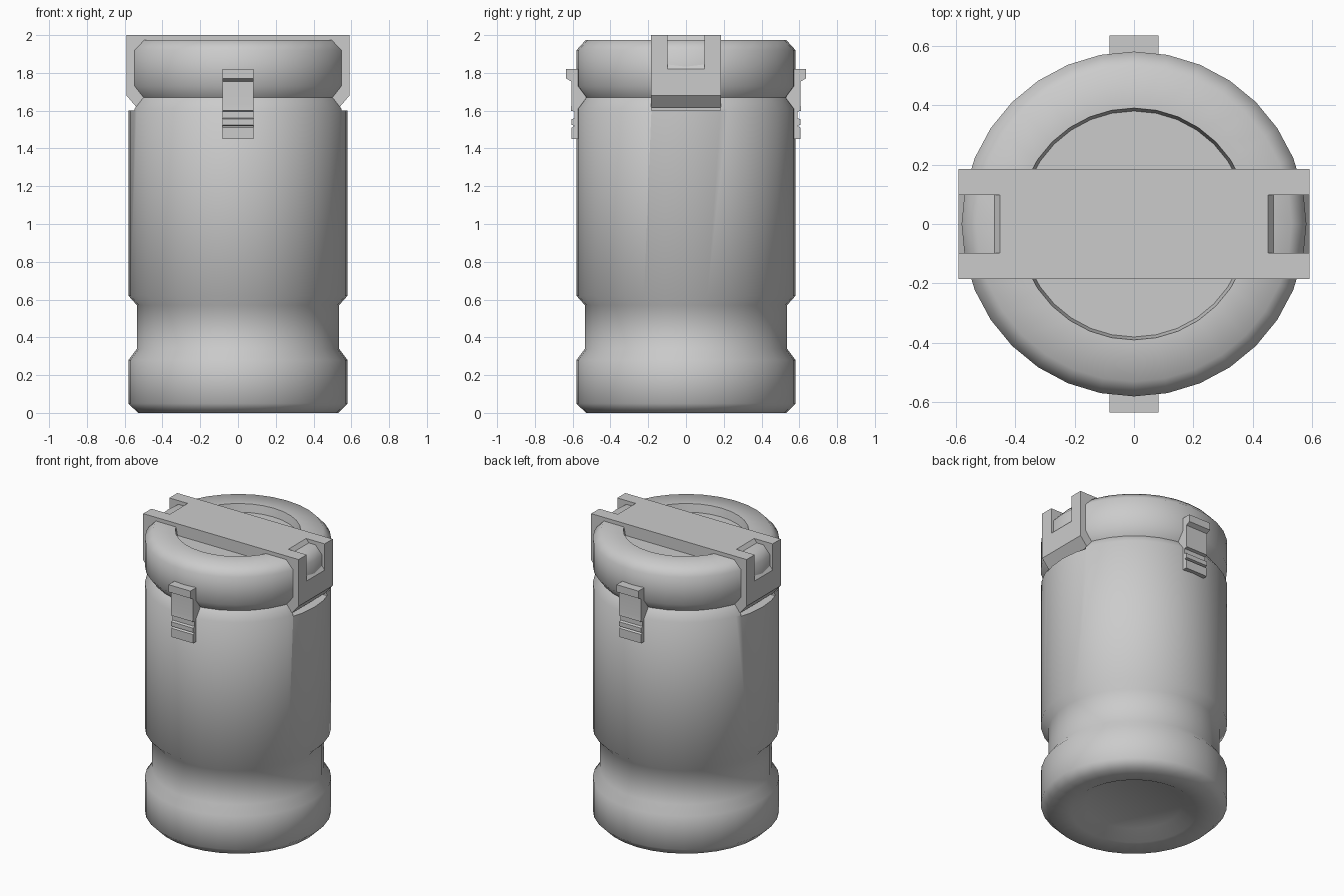
import bpy, bmesh
from math import sin, cos, pi, radians

if "Cube" in bpy.data.objects:
    bpy.data.objects.remove(bpy.data.objects["Cube"])


def finish(name, bm, angle):
    bmesh.ops.recalc_face_normals(bm, faces=bm.faces)
    mesh = bpy.data.meshes.new(name)
    bm.to_mesh(mesh)
    bm.free()
    ob = bpy.data.objects.new(name, mesh)
    bpy.context.collection.objects.link(ob)
    shade(ob, angle)
    return ob


def activate(ob):
    bpy.ops.object.select_all(action='DESELECT')
    ob.select_set(True)
    bpy.context.view_layer.objects.active = ob


def shade(ob, angle):
    activate(ob)
    bpy.ops.object.shade_smooth_by_angle(angle=radians(angle))


def lathe(name, profile, sides=32, angle=50):
    bm = bmesh.new()
    rings = [[bm.verts.new((r * cos(2 * pi * i / sides), r * sin(2 * pi * i / sides), z))
              for i in range(sides)] for r, z in profile]
    for a, b in zip(rings, rings[1:]):
        for i in range(sides):
            j = (i + 1) % sides
            bm.faces.new((a[i], a[j], b[j], b[i]))
    bm.faces.new(rings[0])
    bm.faces.new(rings[-1])
    return finish(name, bm, angle)


def prism(name, pts, to_xyz, lo, hi, angle=30):
    # extrudes a closed outline between two depths
    bm = bmesh.new()
    a = [bm.verts.new(to_xyz(u, v, lo)) for u, v in pts]
    b = [bm.verts.new(to_xyz(u, v, hi)) for u, v in pts]
    bm.faces.new(a)
    bm.faces.new(b)
    for i in range(len(pts)):
        j = (i + 1) % len(pts)
        bm.faces.new((a[i], a[j], b[j], b[i]))
    return finish(name, bm, angle)


def cut(ob, cutter, angle):
    cutter.hide_render = True
    mod = ob.modifiers.new("cut", 'BOOLEAN')
    mod.operation = 'DIFFERENCE'
    mod.solver = 'EXACT'
    mod.object = cutter
    activate(ob)
    # keep the cut ahead of any shading modifier
    bpy.ops.object.modifier_move_to_index(modifier=mod.name, index=0)
    bpy.ops.object.modifier_apply(modifier=mod.name)
    bpy.data.objects.remove(cutter)
    shade(ob, angle)


def along_y(x, z, y):
    return (x, y, z)


# canister body and lid: one turned shape with waist, neck and recessed ends
body = lathe("canister_body", [
    (0.30, 0.05), (0.39, 0.0), (0.53, 0.0), (0.58, 0.05), (0.58, 0.28),
    (0.535, 0.34), (0.535, 0.57), (0.58, 0.62), (0.58, 1.61), (0.535, 1.67),
    (0.58, 1.73), (0.58, 1.92), (0.53, 1.975), (0.39, 1.975), (0.38, 1.92)])

# flat ledges in the shoulder below the strap ends
for s in (-1, 1):
    ledge = [(s * 0.49, 1.60), (s * 0.70, 1.60), (s * 0.70, 1.80), (s * 0.49, 1.80)]
    cut(body, prism("ledge_cutter", ledge, along_y, -0.183, 0.183), 50)

# strap across the lid, hooked down over both sides
half = [(0.59, 2.0), (0.59, 1.68), (0.535, 1.615), (0.49, 1.65), (0.47, 1.88)]
outline = half + [(-x, z) for x, z in reversed(half)]
strap = prism("lid_strap", outline, along_y, -0.185, 0.185)

# sloped notches in the strap ends
for s in (-1, 1):
    wedge = [(s * 0.45, 2.0), (s * 0.604, 1.802), (s * 0.70, 1.802),
             (s * 0.70, 2.1), (s * 0.45, 2.1)]
    cut(strap, prism("notch_cutter", wedge, along_y, -0.097, 0.097), 30)

# latches on front and back: stepped profile bridging the neck
latch = [(0.56, 1.82), (0.635, 1.82), (0.635, 1.77), (0.607, 1.755), (0.607, 1.63),
         (0.61, 1.60), (0.59, 1.595), (0.59, 1.56), (0.607, 1.555), (0.607, 1.525),
         (0.59, 1.52), (0.605, 1.51), (0.605, 1.45), (0.56, 1.45), (0.53, 1.67)]
for name, s in (("front_latch", -1), ("back_latch", 1)):
    prism(name, latch, lambda y, z, x, s=s: (x, s * y, z), -0.083, 0.083)
